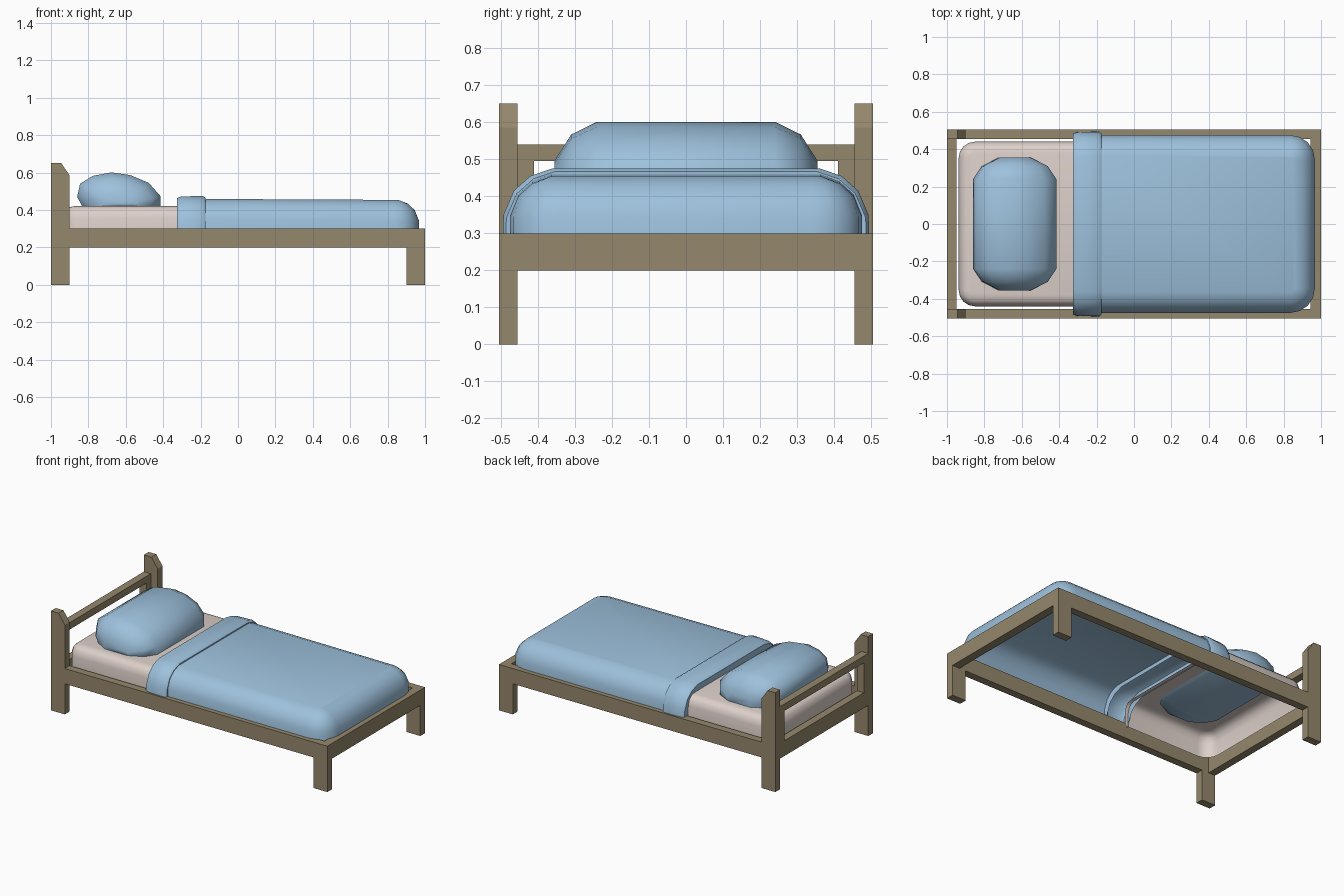
import bpy, math

if "Cube" in bpy.data.objects:
    bpy.data.objects.remove(bpy.data.objects["Cube"])


def material(name, rgb):
    m = bpy.data.materials.new(name)
    m.diffuse_color = (*rgb, 1)
    m.use_nodes = True
    m.node_tree.nodes["Principled BSDF"].inputs["Base Color"].default_value = m.diffuse_color
    return m


WOOD = material("wood", (0.30, 0.245, 0.15))
BLUE = material("blue fabric", (0.34, 0.535, 0.72))
SHEET = material("pale mattress", (0.72, 0.63, 0.585))


def mesh_object(name, verts, faces, mat, smooth=None):
    me = bpy.data.meshes.new(name)
    me.from_pydata(verts, [], faces)
    me.materials.append(mat)
    ob = bpy.data.objects.new(name, me)
    bpy.context.collection.objects.link(ob)
    # consistent outward normals
    bpy.ops.object.select_all(action='DESELECT')
    bpy.context.view_layer.objects.active = ob
    ob.select_set(True)
    if smooth:
        bpy.ops.object.shade_smooth_by_angle(angle=math.radians(smooth))
    return ob


def prism(name, profile, y0, y1, mat):
    """Extrude a counter-clockwise x-z profile along y."""
    n = len(profile)
    verts = [(x, y, z) for y in (y0, y1) for x, z in profile]
    faces = [tuple(range(n)), tuple(reversed(range(n, 2 * n)))]
    faces += [(i, i + n, (i + 1) % n + n, (i + 1) % n) for i in range(n)]
    return mesh_object(name, verts, faces, mat)


def box(name, x0, x1, y0, y1, z0, z1, mat=WOOD):
    return prism(name, [(x0, z0), (x1, z0), (x1, z1), (x0, z1)], y0, y1, mat)


def loft(rows, closed=False):
    """Quads between successive rows of equal length."""
    n = len(rows[0])
    verts = [p for r in rows for p in r]
    faces = []
    for j in range(len(rows) - 1):
        for i in range(n if closed else n - 1):
            a, b = j * n + i, j * n + (i + 1) % n
            faces.append((a, b, b + n, a + n))
    return verts, faces


def draped_shell(name, x_open, x_end, half, radius, levels, mat, slope=0):
    """Rounded cover, open below and at x_open; levels are (inset, z)."""
    s = 1 if x_end > x_open else -1
    rows = []
    for d, z in levels:
        r = radius - d
        cx, cy = x_end - s * radius, half - radius
        pts = [(x_open, -half + d)]
        for k in range(5):
            a = math.pi / 2 * (k / 4 - 1)
            pts.append((cx + s * r * math.cos(a), -cy + r * math.sin(a)))
        pts += [(x, -y) for x, y in reversed(pts)]
        rows.append([(x, y, z - slope * abs(x - x_open)) for x, y in pts])
    verts, faces = loft(rows)
    n = len(rows[0])
    faces.append(tuple(range(len(verts) - n, len(verts))))
    if s < 0:
        faces = [f[::-1] for f in faces]
    return mesh_object(name, verts, faces, mat, 40)


# Wooden frame: rails, legs and head posts on both sides
Y0, Y1 = 0.455, 0.505
for side, s in (("front", -1), ("back", 1)):
    ya, yb = sorted((s * Y0, s * Y1))
    box(f"{side}_side_rail", -0.9, 1, ya, yb, 0.2, 0.3)
    box(f"{side}_foot_leg", 0.9, 1, ya, yb, 0, 0.2)
    prism(f"{side}_head_post", [(-1, 0), (-0.9, 0), (-0.9, 0.585),
          (-0.945, 0.65), (-1, 0.65)], ya, yb, WOOD)
    ya, yb = sorted((s * 0.41, s * Y0))
    box(f"{side}_headboard_upright", -1, -0.95, ya, yb, 0.3, 0.495)
box("head_rail", -1, -0.95, -Y0, Y0, 0.2, 0.3)
box("foot_rail", 0.945, 1, -Y0, Y0, 0.2, 0.3)
box("headboard_bar", -1, -0.95, -Y0, Y0, 0.495, 0.54)

# Mattress and blanket
draped_shell("mattress", -0.3, -0.937, 0.44, 0.085,
             [(0, 0.27), (0, 0.36), (0.01, 0.395), (0.03, 0.414), (0.06, 0.42)], SHEET)
draped_shell("blanket", -0.2, 0.967, 0.475, 0.13,
             [(0, 0.27), (0, 0.35), (0.022, 0.405), (0.06, 0.44), (0.11, 0.459)],
             BLUE, slope=0.005)

# Folded-over blanket band: an arch with rolled edges
half_arch = [(0.495, 0.27), (0.493, 0.35), (0.465, 0.415), (0.42, 0.455), (0.36, 0.475)]
arch = [(-y, z) for y, z in half_arch] + half_arch[::-1]
rows = []
for x, d in ((-0.322, 0.06), (-0.327, 0.012), (-0.305, 0.003), (-0.19, 0),
             (-0.175, 0.008), (-0.177, 0.04)):
    rows.append([(x, y - math.copysign(d, y), z - (d if z > 0.3 else 0)) for y, z in arch])
verts, faces = loft(rows)
mesh_object("blanket_fold", verts, [f[::-1] for f in faces], BLUE, 50)

# Pillow: cross-section lofted along y with shrinking ends
section = [(-0.19, 0.41), (-0.2225, 0.47), (-0.207, 0.54), (-0.14, 0.582), (-0.04, 0.601),
           (0.06, 0.587), (0.16, 0.545), (0.2225, 0.475), (0.2225, 0.42), (0.2, 0.41)]
rows = []
for y, sx, sz in ((-0.355, 0.38, 0.45), (-0.31, 0.79, 0.82), (-0.24, 1, 1),
                  (0.24, 1, 1), (0.31, 0.79, 0.82), (0.355, 0.38, 0.45)):
    rows.append([(-0.6375 + x * sx, y, 0.41 + (z - 0.41) * sz) for x, z in section])
verts, faces = loft(rows, closed=True)
n, t = len(section), len(verts)
faces += [tuple(reversed(range(n))), tuple(range(t - n, t))]
mesh_object("pillow", verts, [f[::-1] for f in faces], BLUE, 60)

# Make closed solids face outward
for name in [o.name for o in bpy.data.objects]:
    ob = bpy.data.objects[name]
    if name in ("mattress", "blanket", "blanket_fold"):
        continue
    bpy.ops.object.select_all(action='DESELECT')
    bpy.context.view_layer.objects.active = ob
    ob.select_set(True)
    bpy.ops.object.mode_set(mode='EDIT')
    bpy.ops.mesh.select_all(action='SELECT')
    bpy.ops.mesh.normals_make_consistent(inside=False)
    bpy.ops.object.mode_set(mode='OBJECT')
